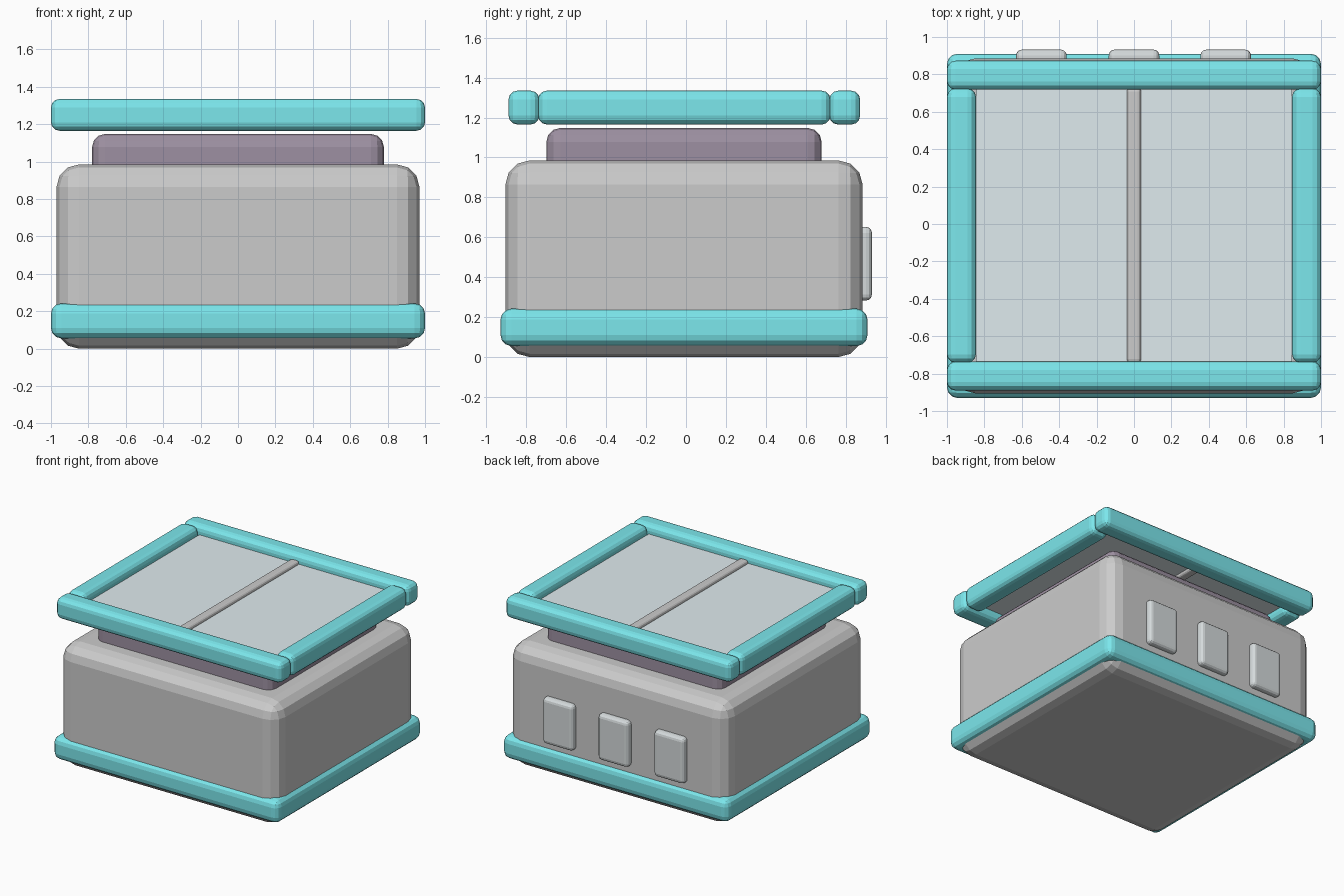
import bpy

if "Cube" in bpy.data.objects:
    bpy.data.objects.remove(bpy.data.objects["Cube"])


def material(name, rgb):
    m = bpy.data.materials.new(name)
    m.diffuse_color = (*rgb, 1)
    m.use_nodes = True
    m.node_tree.nodes["Principled BSDF"].inputs["Base Color"].default_value = m.diffuse_color
    return m


TEAL = material("teal", (0.20, 0.80, 0.84))
PURPLE = material("dark_purple", (0.34, 0.28, 0.36))
GLASS = material("pale_glass", (0.74, 0.83, 0.86))
SLATE = material("slate_grey", (0.66, 0.70, 0.71))


def rounded_box(name, xs, ys, zs, bevel=0.0, mat=None, segments=3):
    """Bevelled box spanning the given (min, max) ranges."""
    spans = (xs, ys, zs)
    bpy.ops.mesh.primitive_cube_add(size=1, location=[(a + b) / 2 for a, b in spans])
    ob = bpy.context.object
    ob.name = name
    ob.scale = [b - a for a, b in spans]
    bpy.ops.object.transform_apply(location=False, rotation=False, scale=True)
    if bevel:
        mod = ob.modifiers.new("Bevel", 'BEVEL')
        mod.width = bevel
        mod.segments = segments
    if mat:
        ob.data.materials.append(mat)
    return ob


# Main body, base trim and raised neck
rounded_box("body", (-0.97, 0.97), (-0.905, 0.885), (0, 0.985), 0.12)
rounded_box("base_trim", (-1, 1), (-0.93, 0.91), (0.055, 0.242), 0.055, TEAL)
rounded_box("neck", (-0.78, 0.78), (-0.70, 0.68), (0.85, 1.148), 0.07, PURPLE)

# Roof frame made of four bars
ROOF_Z = (1.165, 1.335)
rounded_box("roof_bar_front", (-1, 1), (-0.89, -0.735), ROOF_Z, 0.045, TEAL)
rounded_box("roof_bar_back", (-1, 1), (0.718, 0.873), ROOF_Z, 0.045, TEAL)
for side, xs in (("left", (-1, -0.845)), ("right", (0.845, 1))):
    rounded_box("roof_bar_" + side, xs, (-0.742, 0.725), ROOF_Z, 0.045, TEAL)

# Glass panel with a central glazing bar
rounded_box("roof_glass", (-0.845, 0.845), (-0.735, 0.72), (1.235, 1.265), mat=GLASS)
rounded_box("glazing_bar", (-0.038, 0.038), (-0.742, 0.728), (1.21, 1.292), 0.02)

# Row of raised panels on the back
for i, x in enumerate((-0.495, 0, 0.49)):
    rounded_box(f"back_panel_{i + 1}", (x - 0.135, x + 0.135), (0.83, 0.932),
                (0.283, 0.652), 0.03, SLATE)
